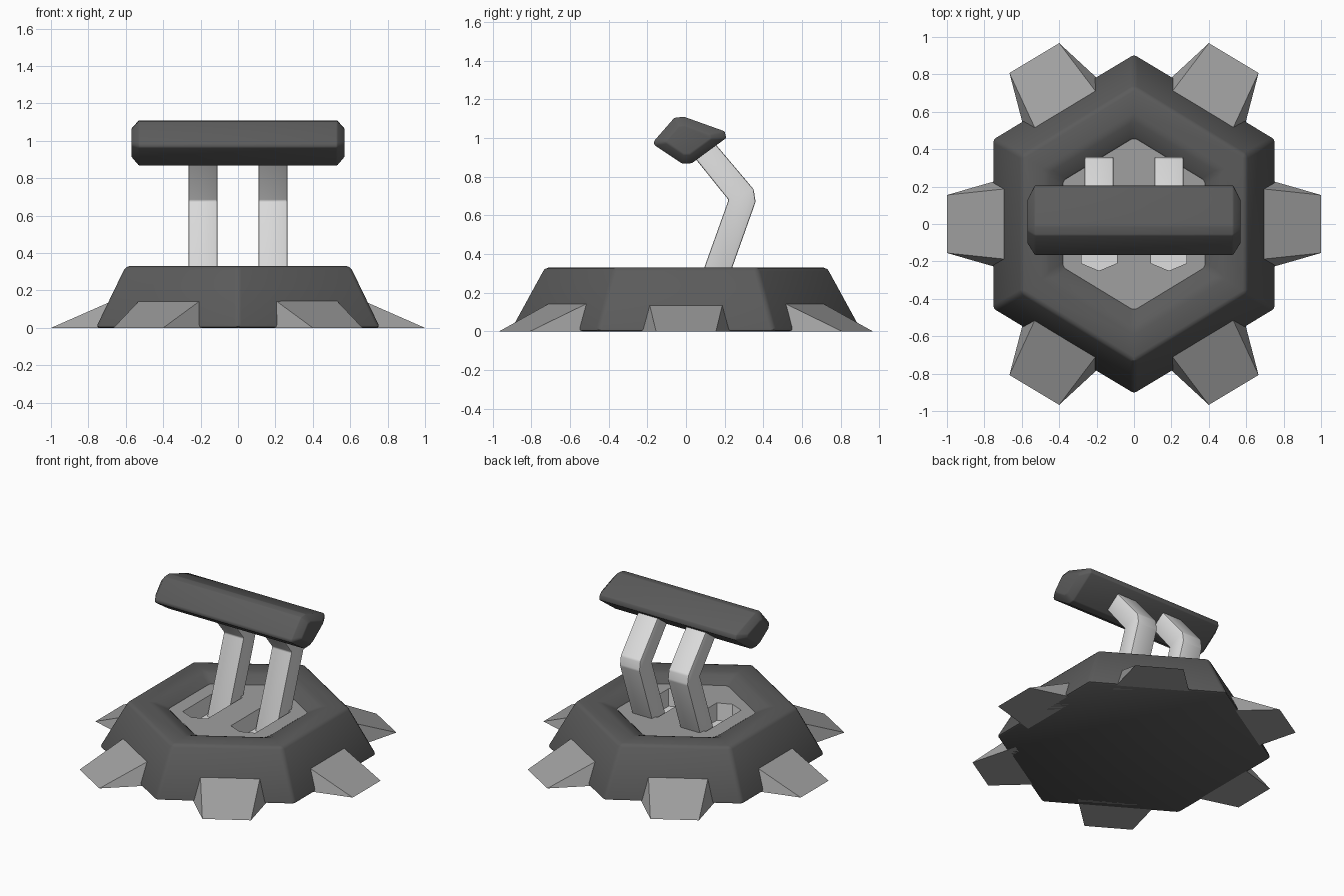
import bpy, bmesh, math
from mathutils import Vector

cube = bpy.data.objects.get("Cube")
if cube:
    bpy.data.objects.remove(cube, do_unlink=True)


def make_material(name, value):
    mat = bpy.data.materials.new(name)
    mat.use_nodes = True
    color = (value, value, value, 1)
    mat.diffuse_color = color
    mat.node_tree.nodes["Principled BSDF"].inputs["Base Color"].default_value = color
    return mat


dark = make_material("dark grey", 0.105)
mid = make_material("mid grey", 0.35)
light = make_material("light grey", 0.74)


def finish(bm, name, mat, bevel=0.0, segments=2, recalc=True):
    if recalc:
        bmesh.ops.recalc_face_normals(bm, faces=bm.faces)
    mesh = bpy.data.meshes.new(name)
    bm.to_mesh(mesh)
    bm.free()
    mesh.materials.append(mat)
    obj = bpy.data.objects.new(name, mesh)
    bpy.context.collection.objects.link(obj)
    bpy.ops.object.select_all(action='DESELECT')
    obj.select_set(True)
    bpy.context.view_layer.objects.active = obj
    if bevel:
        mod = obj.modifiers.new("soft_edges", 'BEVEL')
        mod.width, mod.segments = bevel, segments
        mod.limit_method, mod.angle_limit = 'ANGLE', math.radians(25)
        bpy.ops.object.modifier_apply(modifier=mod.name)
    bpy.ops.object.shade_smooth_by_angle(angle=math.radians(30))
    return obj


def loft(rings, cap_start=True, cap_end=True):
    """Skin a list of point rings, optionally closing the two ends."""
    bm = bmesh.new()
    loops = [[bm.verts.new(p) for p in ring] for ring in rings]
    n = len(loops[0])
    for a, b in zip(loops, loops[1:]):
        for i in range(n):
            j = (i + 1) % n
            bm.faces.new((a[i], a[j], b[j], b[i]))
    if cap_start:
        bm.faces.new(loops[0][::-1])
    if cap_end:
        bm.faces.new(loops[-1])
    return bm


def hexagon(half_width, half_length, z):
    w, h = half_width, half_length
    return [Vector(p) for p in ((w, -h / 2, z), (w, h / 2, z), (0, h, z),
                                (-w, h / 2, z), (-w, -h / 2, z), (0, -h, z))]


# Hexagonal base with a raised rim and a hollow middle
base = [hexagon(0.76, 0.915, 0), hexagon(0.60, 0.735, 0.33), hexagon(0.47, 0.57, 0.33),
        hexagon(0.37, 0.45, 0.28), hexagon(0.37, 0.45, 0.12)]
finish(loft(base), "base", dark, 0.02)


# Floor panel with two long slots
def slot_outline(cx, z):
    w = 0.095
    return [Vector((cx + dx, y, z)) for dx, y in
            ((-w, -0.21), (0, -0.25), (w, -0.21), (w, 0.18), (0, 0.22), (-w, 0.18))]


SLOT_X = 0.187
bm = bmesh.new()
for outline in (hexagon(0.38, 0.462, 0.283), slot_outline(SLOT_X, 0.283), slot_outline(-SLOT_X, 0.283)):
    verts = [bm.verts.new(p) for p in outline]
    for i, v in enumerate(verts):
        bm.edges.new((v, verts[i - 1]))
bmesh.ops.triangle_fill(bm, edges=bm.edges[:], use_beauty=True, use_dissolve=False,
                        normal=(0, 0, 1))
for face in bm.faces:
    face.normal_update()
    if face.normal.z < 0:
        face.normal_flip()
finish(bm, "floor_panel", mid, recalc=False)

# Slot linings and bent struts, one per side
strut_profile = ((0.03, 0.15), (0.22, 0.68), (0.055, 0.885), (0.02, 0.93),
                 (0.11, 1.02), (0.16, 0.96), (0.35, 0.735), (0.36, 0.67), (0.175, 0.15))
for side, sign in (("left", 1), ("right", -1)):
    cx = sign * SLOT_X
    lining = loft([slot_outline(cx, 0.283), slot_outline(cx, 0.16)], cap_start=False)
    bmesh.ops.recalc_face_normals(lining, faces=lining.faces)
    if next(f for f in lining.faces if len(f.verts) == 6).normal.z < 0:
        bmesh.ops.reverse_faces(lining, faces=lining.faces)
    finish(lining, side + "_slot_lining", light, recalc=False)
    rings = [[Vector((cx + dx, y, z)) for y, z in strut_profile] for dx in (-0.078, 0.078)]
    finish(loft(rings), side + "_strut", light, 0.008)

# Slanted handle bar with chamfered ends
bar_profile = [Vector(p) for p in ((-0.165, 0.965), (-0.165, 0.985), (-0.06, 1.105), (-0.01, 1.11),
               (0.2, 1.035), (0.208, 1.0), (0.03, 0.87), (-0.02, 0.868))]
bar_center = sum(bar_profile, Vector((0, 0))) / len(bar_profile)


def bar_ring(x, scale):
    points = [bar_center + (p - bar_center) * scale for p in bar_profile]
    return [Vector((x, p.x, p.y)) for p in points]


bar = loft([bar_ring(-0.57, 0.62), bar_ring(-0.53, 1), bar_ring(0.53, 1), bar_ring(0.57, 0.62)])
finish(bar, "handle_bar", dark, 0.006)


# Six wedge teeth around the base
def tooth(name, angle, tip, root):
    out = Vector((math.cos(angle), math.sin(angle), 0))
    along = Vector((-out.y, out.x, 0))

    def pair(radius, half, z):
        return [out * radius + along * s * half + Vector((0, 0, z)) for s in (-1, 1)]

    bm = bmesh.new()
    corners = pair(root, 0.25, 0) + pair(root, 0.19, 0.145) + pair(tip, 0.155, 0)
    v = [bm.verts.new(p) for p in corners]
    for idx in ((0, 1, 3, 2), (2, 3, 5, 4), (0, 4, 5, 1), (0, 2, 4), (1, 5, 3)):
        bm.faces.new([v[i] for i in idx])
    finish(bm, name, mid)


for side, flip in (("left", False), ("right", True)):
    for place, degrees, tip, root in (("front", -59, 1.035, 0.71), ("side", 0, 1.0, 0.67),
                                      ("back", 59, 1.035, 0.71)):
        turn = 180 - degrees if flip else degrees
        tooth(f"{place}_{side}_tooth", math.radians(turn), tip, root)
